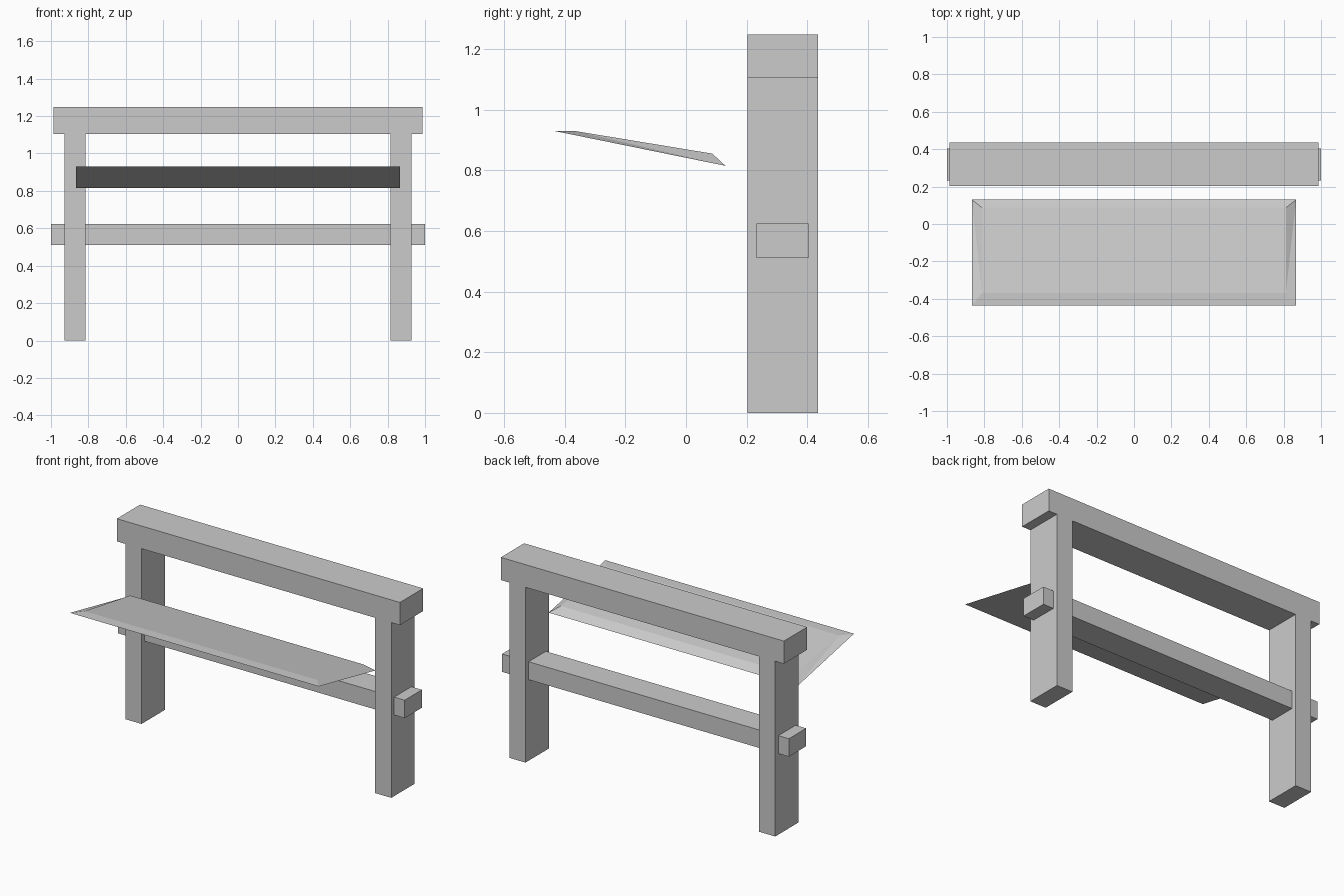
import bpy

if "Cube" in bpy.data.objects:
    bpy.data.objects.remove(bpy.data.objects["Cube"])


def mesh_object(name, verts, faces):
    mesh = bpy.data.meshes.new(name)
    mesh.from_pydata(verts, [], faces)
    mesh.update()
    obj = bpy.data.objects.new(name, mesh)
    bpy.context.collection.objects.link(obj)
    return obj


def box(name, x, y, z):
    verts = [(a, b, c) for c in z for b in y for a in x]
    faces = [(0, 2, 3, 1), (4, 5, 7, 6), (0, 1, 5, 4),
             (2, 6, 7, 3), (0, 4, 6, 2), (1, 3, 7, 5)]
    return mesh_object(name, verts, faces)


DEPTH = (0.203, 0.435)

# upright posts
box("left_post", (-0.927, -0.815), DEPTH, (0, 1.105))
box("right_post", (0.815, 0.927), DEPTH, (0, 1.105))

# top beam and through stretcher
box("top_beam", (-0.987, 0.987), DEPTH, (1.105, 1.248))
box("stretcher", (-1, 1), (0.232, 0.404), (0.511, 0.624))

# tilted board: wide underside, inset top, chamfered rim
under = [(-0.867, -0.435, 0.93), (0.867, -0.435, 0.93),
         (0.867, 0.13, 0.815), (-0.867, 0.13, 0.815)]
upper = [(-0.812, -0.368, 0.93), (0.812, -0.368, 0.93),
         (0.812, 0.087, 0.855), (-0.812, 0.087, 0.855)]
mesh_object("tilted_board", under + upper,
            [(3, 2, 1, 0), (4, 5, 6, 7), (0, 1, 5, 4), (2, 3, 7, 6),
             (1, 2, 5), (2, 6, 5), (3, 0, 4), (3, 4, 7)])
